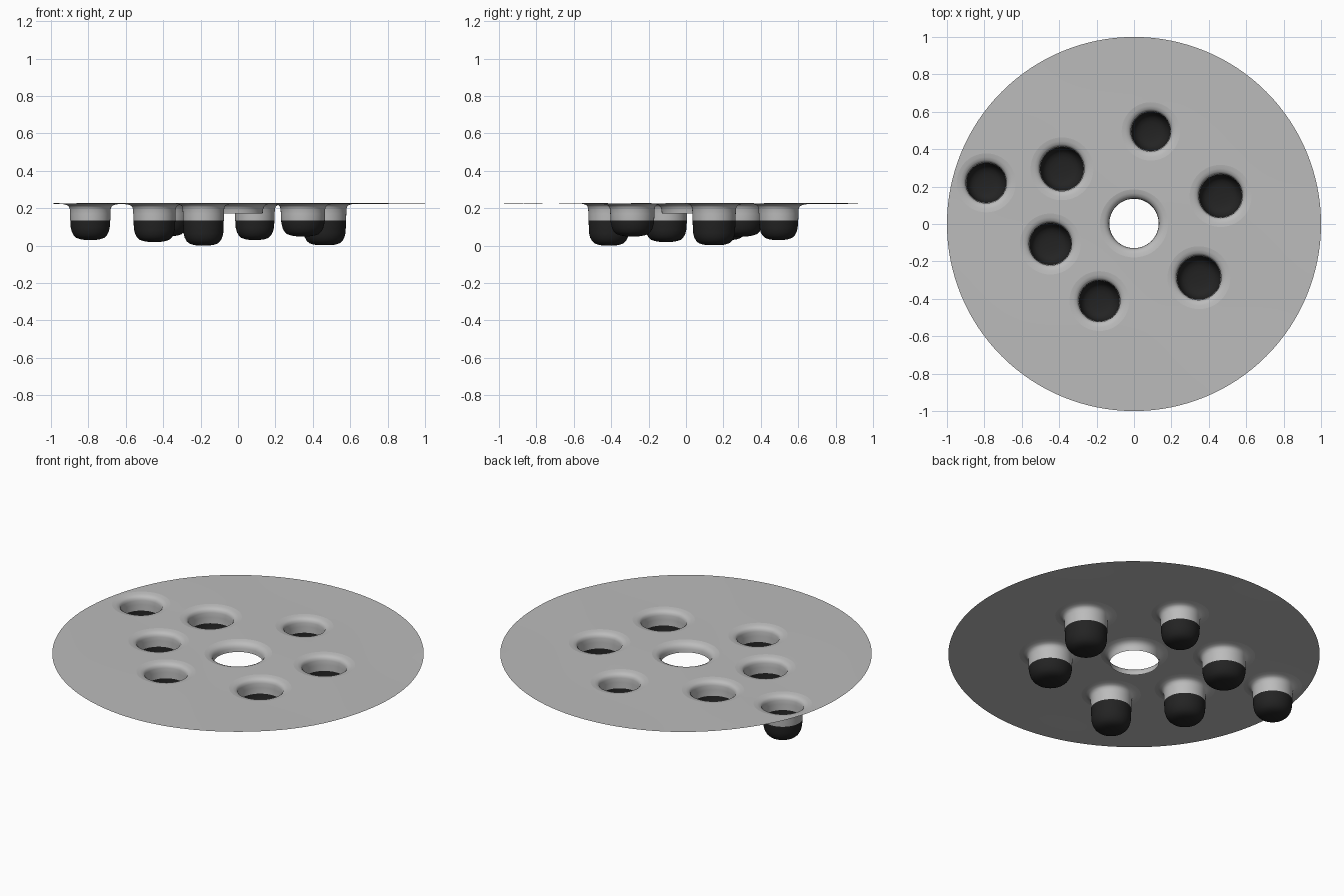
import bpy, bmesh, math
from mathutils import Vector
from mathutils.geometry import delaunay_2d_cdt

if "Cube" in bpy.data.objects:
    bpy.data.objects.remove(bpy.data.objects["Cube"])

SEG = 48
FLARE = 0.05
SPLIT = 0.135          # height where the cups turn black

def material(name, v):
    m = bpy.data.materials.new(name)
    m.diffuse_color = (v, v, v, 1)
    m.use_nodes = True
    m.node_tree.nodes["Principled BSDF"].inputs["Base Color"].default_value = m.diffuse_color
    return m

GREY = material("light_grey", 0.5)
BLACK = material("black", 0.017)

# x, y, wall radius, floor height
CUPS = [(-0.79, 0.22, 0.108, 0.03), (-0.385, 0.295, 0.118, 0.05),
        (0.09, 0.495, 0.106, 0.03), (0.463, 0.15, 0.116, 0.002),
        (0.347, -0.287, 0.118, 0.05), (-0.185, -0.412, 0.11, 0.0),
        (-0.447, -0.107, 0.113, 0.02)]
HOLE = (0.0, 0.003, 0.132)

def sheet_z(x, y):
    """Gently uneven height of the sheet."""
    return 0.225 + 0.0018 * math.sin(4.3 * x + 1.0) * math.cos(3.7 * y) \
        + 0.0015 * math.sin(7 * y + 3 * x)

def circle(x, y, r, n):
    return [Vector((x + r * math.cos(2 * math.pi * i / n),
                    y + r * math.sin(2 * math.pi * i / n))) for i in range(n)]

def finish(bm, name):
    for f in bm.faces:
        f.smooth = True
        f.material_index = int(f.calc_center_median().z < SPLIT)
    me = bpy.data.meshes.new(name)
    bm.to_mesh(me)
    bm.free()
    me.materials.append(GREY)
    me.materials.append(BLACK)
    ob = bpy.data.objects.new(name, me)
    bpy.context.collection.objects.link(ob)

def lathe(name, x, y, profile, closed):
    """Revolve (radius, z) points, outside to inside; z of None offsets follow the sheet."""
    bm = bmesh.new()
    rings = []
    for r, z, follows in profile:
        rings.append([bm.verts.new((p.x, p.y, z + (sheet_z(p.x, p.y) if follows else 0)))
                      for p in circle(x, y, r, SEG)])
    for a, b in zip(rings, rings[1:]):
        for i in range(SEG):
            j = (i + 1) % SEG
            bm.faces.new((a[i], a[j], b[j], b[i]))
    if closed:
        c = bm.verts.new((x, y, profile[-1][1]))
        last = rings[-1]
        for i in range(SEG):
            bm.faces.new((last[i], last[(i + 1) % SEG], c))
    finish(bm, name)

# Round sheet with openings for the cups and the centre hole
openings = [(x, y, r + FLARE) for x, y, r, b in CUPS]
openings.append((HOLE[0], HOLE[1], HOLE[2] + FLARE))
points, edges = [], []
for x, y, r, n in [(0, 0, 1.0, 128)] + [(*o, SEG) for o in openings]:
    s = len(points)
    points += circle(x, y, r, n)
    edges += [(s + i, s + (i + 1) % n) for i in range(n)]
for i in range(-20, 21):
    for j in range(-20, 21):
        p = Vector((i * 0.05 + 0.025 * (j % 2), j * 0.05))
        if p.length < 0.97 and all((p - Vector((x, y))).length > r + 0.015
                                   for x, y, r in openings):
            points.append(p)
co, _, tris, *_ = delaunay_2d_cdt(points, edges, [], 0, 1e-6)
bm = bmesh.new()
verts = [bm.verts.new((p.x, p.y, sheet_z(p.x, p.y))) for p in co]
for t in tris:
    mid = sum((co[i] for i in t), Vector((0, 0))) / 3
    if all((mid - Vector((x, y))).length > r * 0.998 for x, y, r in openings):
        f = bm.faces.new([verts[i] for i in t])
        f.normal_update()
        if f.normal.z < 0:
            f.normal_flip()
finish(bm, "sheet")

# Flared cups hanging below the sheet
for k, (x, y, r, b) in enumerate(CUPS):
    lathe(f"cup_{k + 1}", x, y, [
        (r + FLARE, 0, True), (r + 0.03, -0.003, True), (r + 0.014, -0.008, True),
        (r + 0.005, -0.016, True), (r + 0.001, -0.03, True), (r, 0.17, False),
        (r - 0.001, SPLIT, False), (r - 0.004, b + 0.065, False),
        (r - 0.010, b + 0.042, False), (r - 0.020, b + 0.024, False),
        (r - 0.034, b + 0.011, False), (r - 0.055, b + 0.004, False),
        (r - 0.08, b, False)], True)

# Short turned-down lip around the centre hole
r = HOLE[2]
lathe("hole_lip", HOLE[0], HOLE[1], [
    (r + FLARE, 0, True), (r + 0.03, -0.004, True), (r + 0.015, -0.011, True),
    (r + 0.006, -0.022, True), (r + 0.002, -0.035, True), (r, 0.172, False)], False)
